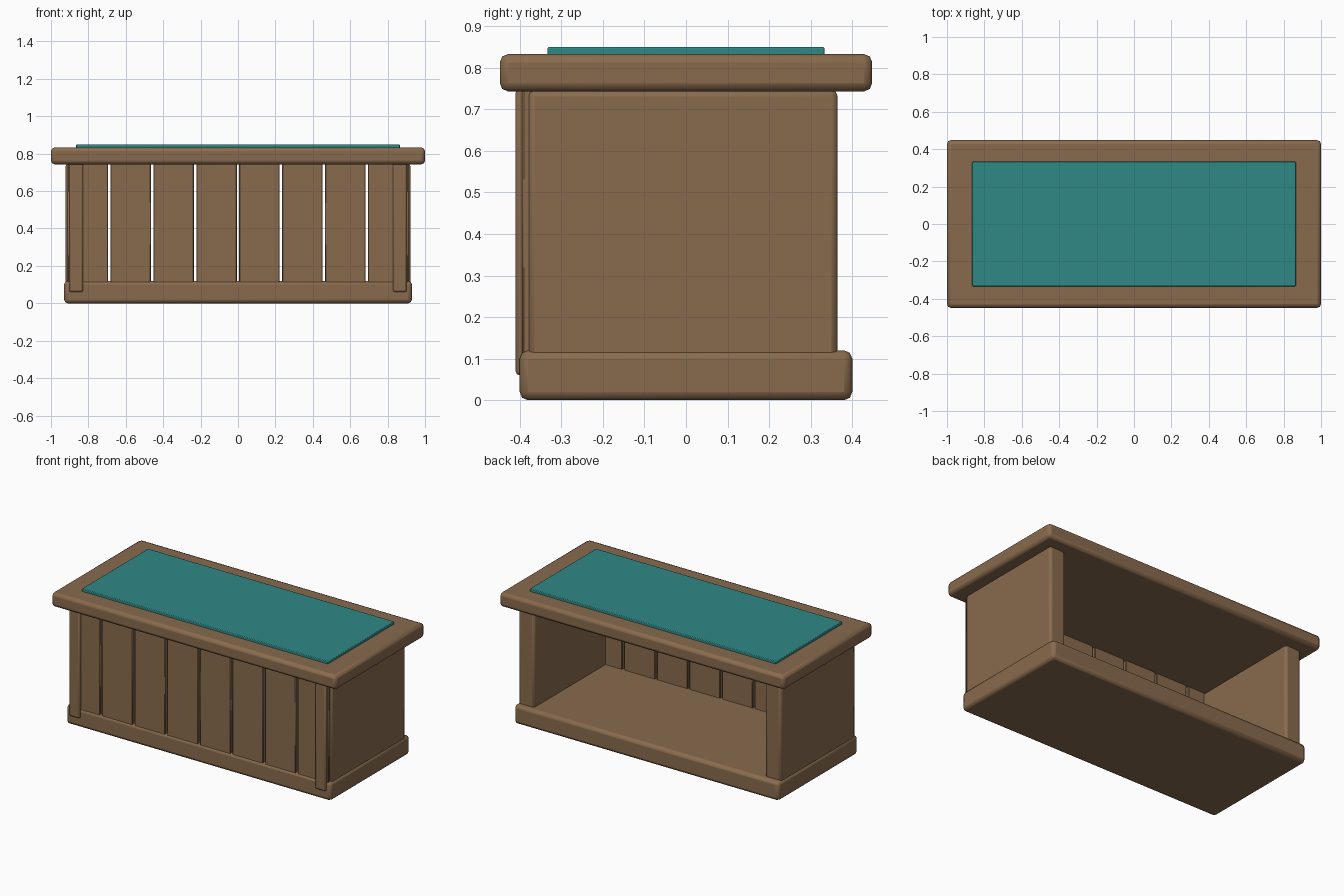
import bpy

if "Cube" in bpy.data.objects:
    bpy.data.objects.remove(bpy.data.objects["Cube"])


def material(name, rgb):
    m = bpy.data.materials.new(name)
    m.diffuse_color = (*rgb, 1.0)
    m.use_nodes = True
    m.node_tree.nodes["Principled BSDF"].inputs["Base Color"].default_value = m.diffuse_color
    return m


wood = material("brown wood", (0.25, 0.147, 0.075))
teal = material("teal cloth", (0.028, 0.25, 0.238))


def box(name, x, y, z, mat, bevel=0.02, segments=2):
    """Bevelled box from (min, max) ranges on each axis."""
    bpy.ops.mesh.primitive_cube_add(
        size=1, location=[(a + b) / 2 for a, b in (x, y, z)])
    ob = bpy.context.object
    ob.name = name
    ob.scale = [b - a for a, b in (x, y, z)]
    bpy.ops.object.transform_apply(location=False, rotation=False, scale=True)
    ob.data.materials.append(mat)
    mod = ob.modifiers.new("rounded edges", "BEVEL")
    mod.width = bevel
    mod.segments = segments
    bpy.ops.object.shade_smooth_by_angle(angle=0.5)
    return ob


# Base, counter top and inlay
box("base", (-0.93, 0.93), (-0.40, 0.40), (0.0, 0.12), wood)
box("counter_top", (-1.0, 1.0), (-0.448, 0.448), (0.743, 0.833), wood)
box("counter_inlay", (-0.865, 0.865), (-0.333, 0.333), (0.825, 0.85), teal, 0.004)

# Side panels and front corner strips, mirrored
for s, side in ((-1, "left"), (1, "right")):
    px = sorted((s * 0.812, s * 0.922))
    box(side + "_side_panel", px, (-0.38, 0.365), (0.10, 0.746), wood, 0.015)
    sx = sorted((s * 0.828, s * 0.902))
    box(side + "_corner_strip", sx, (-0.41, -0.36), (0.06, 0.75), wood, 0.01)

# Front planks with see-through gaps
pitch, gap = 0.2295, 0.013
for i in range(8):
    x0 = (i - 4) * pitch
    box(f"front_plank_{i + 1}", (x0 + gap / 2, x0 + pitch - gap / 2),
        (-0.394, -0.352), (0.10, 0.75), wood, 0.004, 1)
